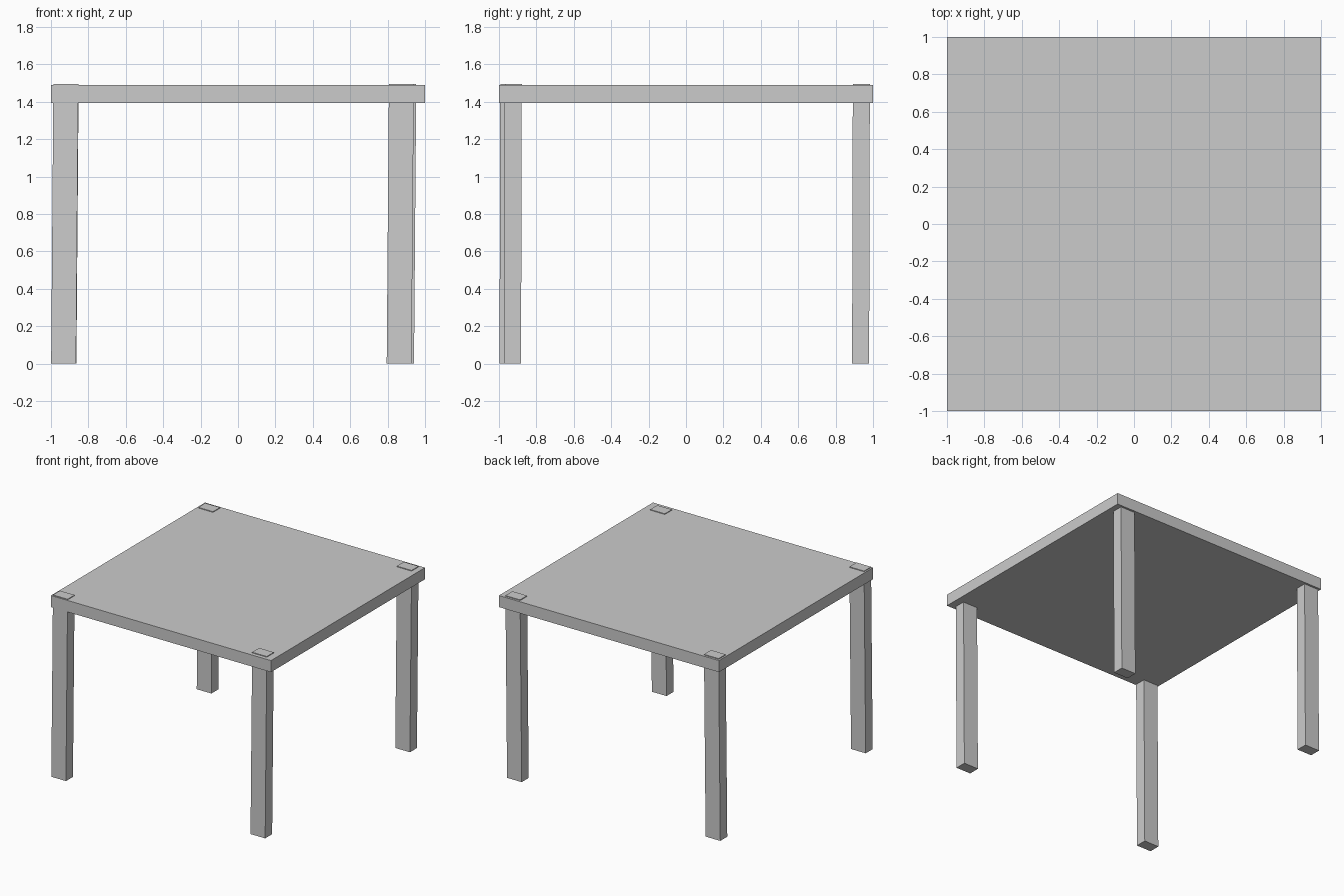
import bpy, bmesh
from mathutils import Vector

if "Cube" in bpy.data.objects:
    bpy.data.objects.remove(bpy.data.objects["Cube"])

def box(name, lo, hi, lean=(0, 0)):
    """Box between two corners; its top face is shifted by lean."""
    lo, hi = Vector(lo), Vector(hi)
    bm = bmesh.new()
    bmesh.ops.create_cube(bm, size=1)
    for v in bm.verts:
        top = v.co.z > 0
        v.co = Vector([lo[i] + (v.co[i] + 0.5) * (hi[i] - lo[i]) for i in range(3)])
        if top:
            v.co.x += lean[0]
            v.co.y += lean[1]
    mesh = bpy.data.meshes.new(name)
    bm.to_mesh(mesh)
    bm.free()
    obj = bpy.data.objects.new(name, mesh)
    bpy.context.collection.objects.link(obj)
    return obj

# Square top
box("table_top", (-1, -1, 1.395), (1, 1, 1.49))

# Slightly leaning legs, ends poke just through the top
LEG_X, LEG_Y, LEG_Z = 0.133, 0.091, 1.496
legs = {
    "front_left_leg": (-0.999, -0.997),
    "front_right_leg": (0.795, -0.973),
    "back_left_leg": (-0.997, 0.888),
    "back_right_leg": (0.808, 0.888),
}
for name, (x, y) in legs.items():
    box(name, (x, y, 0), (x + LEG_X, y + LEG_Y, LEG_Z), lean=(0.012, 0.004))
